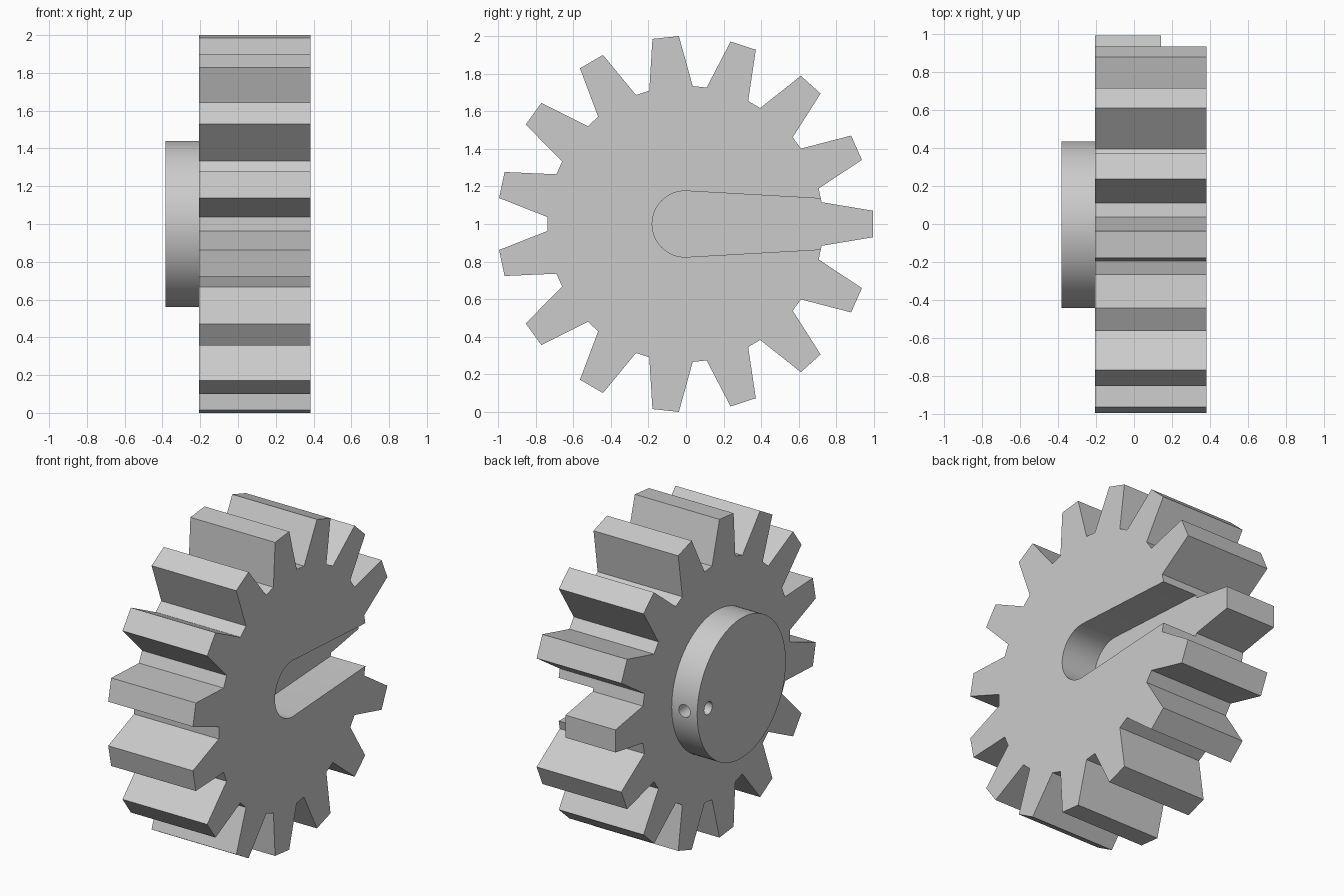
import bpy, bmesh
from math import cos, sin, pi, radians

cube = bpy.data.objects.get("Cube")
if cube:
    bpy.data.objects.remove(cube, do_unlink=True)

CY, CZ = -0.004, 1.0               # wheel axis, running along x
BACK, FACE, HUB = -0.206, 0.383, -0.383
TEETH = 15

grey = bpy.data.materials.new("light grey")
grey.use_nodes = True
grey.diffuse_color = (0.6, 0.6, 0.6, 1)
grey.node_tree.nodes["Principled BSDF"].inputs["Base Color"].default_value = (0.6, 0.6, 0.6, 1)


def polar(r, a, y=0.0, z=0.0):
    return (y + r * cos(a), z + r * sin(a))


def circle(r, n, y=0.0, z=0.0):
    return [polar(r, 2 * pi * i / n, y, z) for i in range(n)]


def prism(name, outline, start, end, axis="x"):
    """Extrude an outline along x, or along y when the outline is (x, z)."""
    bm = bmesh.new()

    def place(p, d):
        return (d, CY + p[0], CZ + p[1]) if axis == "x" else (p[0], CY + d, CZ + p[1])

    face = bm.faces.new([bm.verts.new(place(p, start)) for p in outline])
    ext = bmesh.ops.extrude_face_region(bm, geom=[face])
    shift = (end - start, 0, 0) if axis == "x" else (0, end - start, 0)
    bmesh.ops.translate(bm, vec=shift,
                        verts=[g for g in ext["geom"] if isinstance(g, bmesh.types.BMVert)])
    bmesh.ops.recalc_face_normals(bm, faces=bm.faces)
    mesh = bpy.data.meshes.new(name)
    bm.to_mesh(mesh)
    bm.free()
    mesh.materials.append(grey)
    obj = bpy.data.objects.new(name, mesh)
    bpy.context.collection.objects.link(obj)
    return obj


def activate(obj):
    bpy.ops.object.select_all(action="DESELECT")
    obj.select_set(True)
    bpy.context.view_layer.objects.active = obj


def carve(obj, cutter):
    cutter.hide_render = True
    mod = obj.modifiers.new("carve", "BOOLEAN")
    mod.operation, mod.solver, mod.object = "DIFFERENCE", "EXACT", cutter
    activate(obj)
    bpy.ops.object.modifier_apply(modifier=mod.name)
    bpy.data.objects.remove(cutter, do_unlink=True)


# Toothed wheel: each tooth is a tapered trapezoid on a faceted root
profile = []
for i in range(TEETH):
    for r, a in ((0.735, -9.1), (1.0006, -4.05), (1.0006, 4.05), (0.735, 9.1)):
        profile.append(polar(r, radians(i * 360 / TEETH + a)))
wheel = prism("toothed_wheel", profile, BACK, FACE)

# Tapered slot, round at the axis and open through one tooth
slot = [polar(0.176, pi / 2 + pi * i / 32) for i in range(33)]
slot += [(1.1, -0.114), (1.1, 0.114)]
carve(wheel, prism("slot_cutter", slot, 0.142, 0.5))

# Hub with a face hole meeting a rim hole
hub = prism("hub", circle(0.44, 96), HUB, BACK + 0.01)
MID = (HUB + BACK) / 2
carve(hub, prism("face_hole_cutter", circle(0.04, 24, 0.33), HUB - 0.1, MID))
carve(hub, prism("rim_hole_cutter", circle(0.04, 24, MID), 0.33, 0.6, "y"))

for part in (wheel, hub):
    activate(part)
    bpy.ops.object.shade_smooth_by_angle(angle=radians(30))
